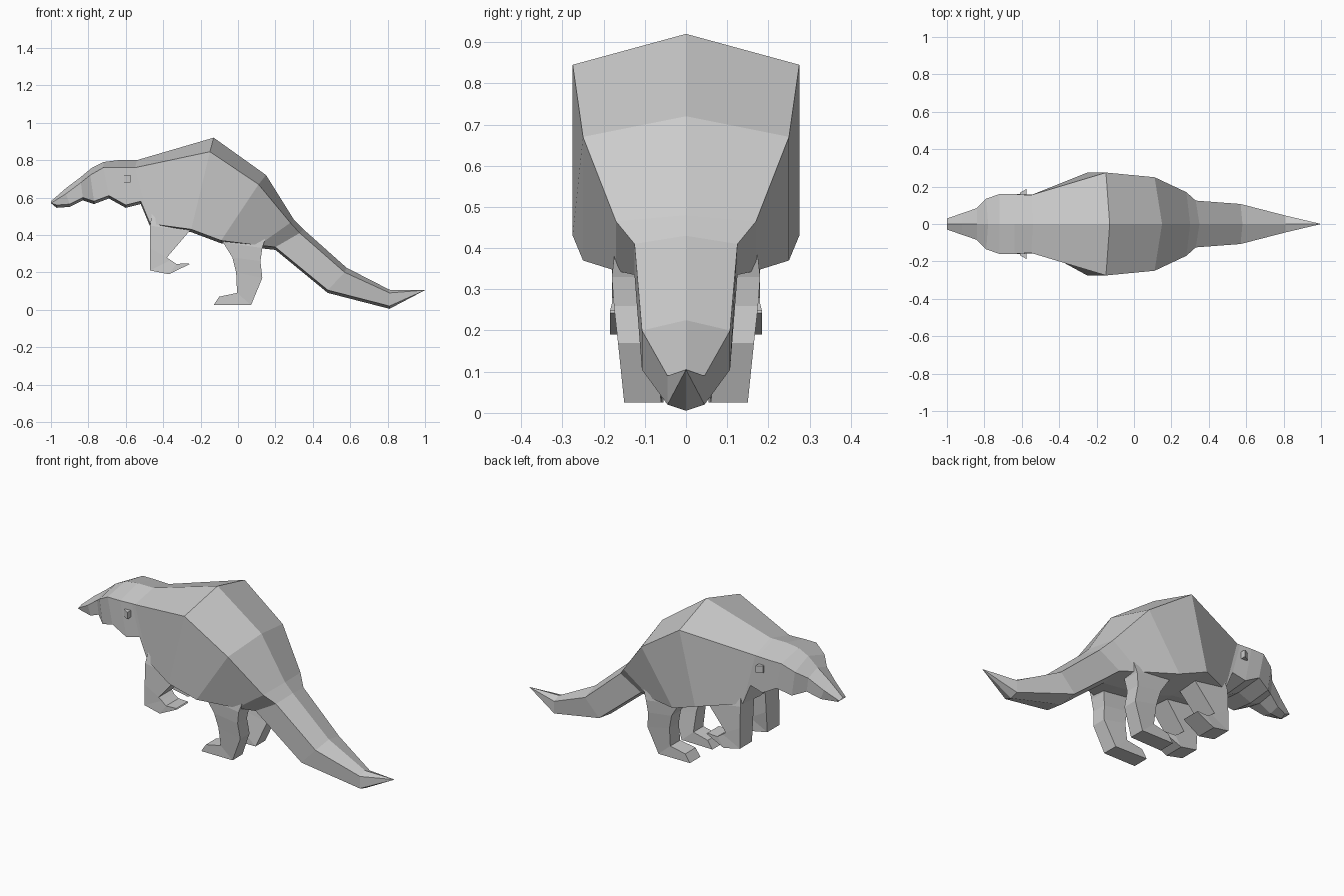
import bpy
import bmesh
from mathutils import Vector

default_cube = bpy.data.objects.get("Cube")
if default_cube:
    bpy.data.objects.remove(default_cube, do_unlink=True)

# One plain grey hide for the whole animal
hide = bpy.data.materials.new("grey hide")
hide.use_nodes = True
hide.diffuse_color = (0.6, 0.6, 0.6, 1)
hide.node_tree.nodes["Principled BSDF"].inputs["Base Color"].default_value = (0.6, 0.6, 0.6, 1)


def loft(name, rings):
    """Bridge equal-sized rings of points into a closed flat-shaded skin."""
    mesh = bpy.data.meshes.new(name)
    bm = bmesh.new()
    loops = [[bm.verts.new(Vector(point)) for point in ring] for ring in rings]
    for first, second in zip(loops, loops[1:]):
        for i in range(len(first)):
            j = (i + 1) % len(first)
            bm.faces.new((first[i], first[j], second[j], second[i]))
    bm.faces.new(loops[0])
    bm.faces.new(list(reversed(loops[-1])))
    bmesh.ops.remove_doubles(bm, verts=bm.verts, dist=0.0005)
    bmesh.ops.recalc_face_normals(bm, faces=bm.faces)
    bm.to_mesh(mesh)
    bm.free()
    mesh.materials.append(hide)
    obj = bpy.data.objects.new(name, mesh)
    bpy.context.collection.objects.link(obj)
    return obj


def body_ring(ridge_x, ridge_z, upper_x, upper_z, lower_x, lower_z, width, keel=0.015):
    """Six-sided section: ridge, two shoulders, two flanks and a shallow keel."""
    return [
        (ridge_x, 0, ridge_z),
        (upper_x, width, upper_z),
        (lower_x, width, lower_z),
        (lower_x, 0, lower_z - keel),
        (lower_x, -width, lower_z),
        (upper_x, -width, upper_z),
    ]


# Body from snout to tail tip
body_sections = [
    (-1, .58, -1, .57, -.97, .56, .03),
    (-.92, .65, -.92, .62, -.9, .565, .057),
    (-.84, .71, -.84, .68, -.83, .6, .085),
    (-.78, .76, -.79, .72, -.77, .58, .135),
    (-.72, .79, -.72, .76, -.69, .61, .16),
    (-.64, .8, -.64, .76, -.6, .56, .16),
    (-.56, .8, -.57, .76, -.52, .58, .155),
    (-.54, .8, -.55, .76, -.47, .46, .155),
    (-.13, .92, -.15, .845, -.25, .43, .275),
    (.15, .72, .11, .67, -.09, .37, .25),
    (.3, .48, .28, .465, .11, .345, .17),
    (.35, .43, .33, .41, .2, .335, .125),
    (.58, .225, .57, .2, .48, .105, .107),
    (.81, .107, .81, .09, .81, .02, .045),
    (1, .105, 1, .105, 1, .105, 0, 0),
]
loft("body", [body_ring(*section) for section in body_sections])


def leg_ring(front_x, front_z, back_x, back_z, inner, outer, side):
    """Four-sided section across a leg on one side of the body."""
    return [
        (front_x, side * inner, front_z),
        (front_x, side * outer, front_z),
        (back_x, side * outer, back_z),
        (back_x, side * inner, back_z),
    ]


# Front legs end in paws curled backwards, rear legs in flat forward feet
front_sections = [
    (-.46, .52, -.23, .48, .05, .16),
    (-.47, .45, -.26, .42, .05, .175),
    (-.47, .33, -.38, .28, .06, .18),
    (-.47, .21, -.36, .265, .07, .18),
    (-.37, .19, -.33, .245, .07, .185),
    (-.26, .243, -.265, .248, .08, .185),
]
rear_sections = [
    (-.1, .45, .16, .42, .06, .17),
    (-.08, .36, .13, .33, .08, .18),
    (-.03, .28, .12, .26, .09, .175),
    (-.01, .2, .13, .17, .08, .165),
    (-.005, .09, .07, .025, .06, .15),
    (-.1, .07, -.13, .025, .055, .15),
]

for label, side in (("left", -1), ("right", 1)):
    # The snout points to -x; sides are mirrored across the spine
    loft("front_leg_" + label, [leg_ring(*s, side) for s in front_sections])
    loft("rear_leg_" + label, [leg_ring(*s, side) for s in rear_sections])

    # Small wedge-shaped ear, standing out further at the back
    loft("ear_" + label, [
        [(x, side * 0.14, 0.68), (x, side * out, 0.68),
         (x, side * out, 0.72), (x, side * 0.14, 0.72)]
        for x, out in ((-0.61, 0.167), (-0.575, 0.187))
    ])
